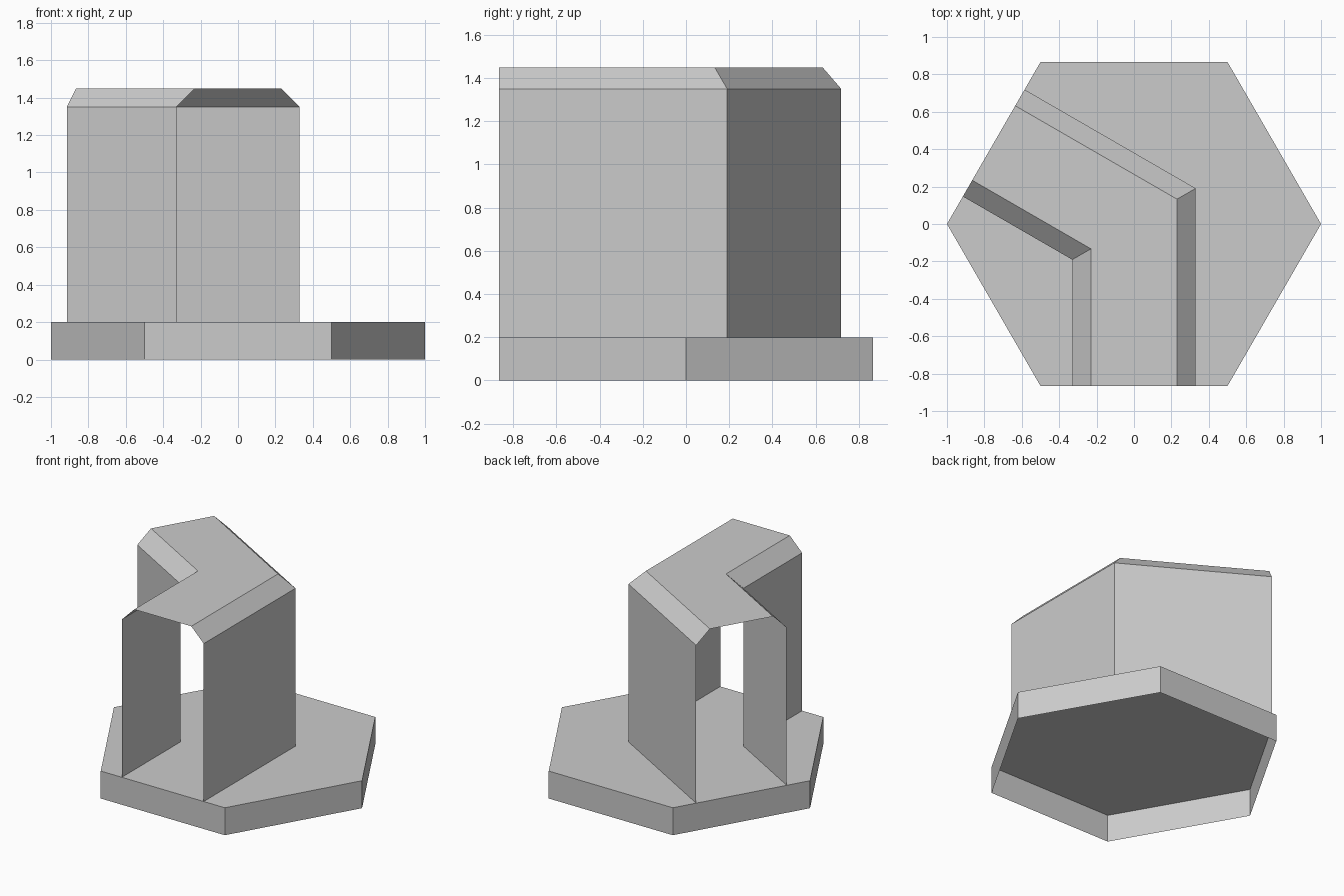
import bpy, bmesh, math
from mathutils import Vector

cube = bpy.data.objects.get("Cube")
if cube:
    bpy.data.objects.remove(cube, do_unlink=True)

grey = bpy.data.materials.new("light_grey")
grey.use_nodes = True
grey.diffuse_color = (0.6, 0.6, 0.6, 1)
grey.node_tree.nodes["Principled BSDF"].inputs["Base Color"].default_value = (0.6, 0.6, 0.6, 1)

BASE_H = 0.2
APOTHEM = math.sqrt(3) / 2


def finish(bm, name):
    mesh = bpy.data.meshes.new(name)
    bm.to_mesh(mesh)
    bm.free()
    mesh.materials.append(grey)
    obj = bpy.data.objects.new(name, mesh)
    bpy.context.collection.objects.link(obj)
    return obj


# Hexagonal base tile: top and side walls, open underneath
bm = bmesh.new()
corners = [Vector((math.cos(math.radians(a)), math.sin(math.radians(a)), 0))
           for a in range(0, 360, 60)]
lower = [bm.verts.new(c) for c in corners]
upper = [bm.verts.new(c + Vector((0, 0, BASE_H))) for c in corners]
bm.faces.new(upper)
for i in range(6):
    j = (i + 1) % 6
    bm.faces.new((lower[i], lower[j], upper[j], upper[i]))
finish(bm, "hex_base")

# Open tunnel shell: chamfered section swept round a mitred bend
half = [(0.33, BASE_H), (0.33, 1.35), (0.23, 1.45)]
section = half + [(-s, z) for s, z in reversed(half)]
turn = math.radians(60)
edge_dir = Vector((math.cos(turn), math.sin(turn), 0))
miter = Vector((1, math.tan(turn / 2), 0))
stations = [
    (Vector((0, -APOTHEM, 0)), Vector((1, 0, 0))),                  # front mouth
    (Vector((0, 0, 0)), miter),                                     # bend
    (APOTHEM * Vector((-math.sin(turn), math.cos(turn), 0)), edge_dir),  # rear mouth
]
bm = bmesh.new()
rows = [[bm.verts.new(c + side * s + Vector((0, 0, z))) for s, z in section]
        for c, side in stations]
for r0, r1 in zip(rows, rows[1:]):
    for i in range(len(section) - 1):
        bm.faces.new((r0[i], r1[i], r1[i + 1], r0[i + 1]))
finish(bm, "tunnel_shell")
